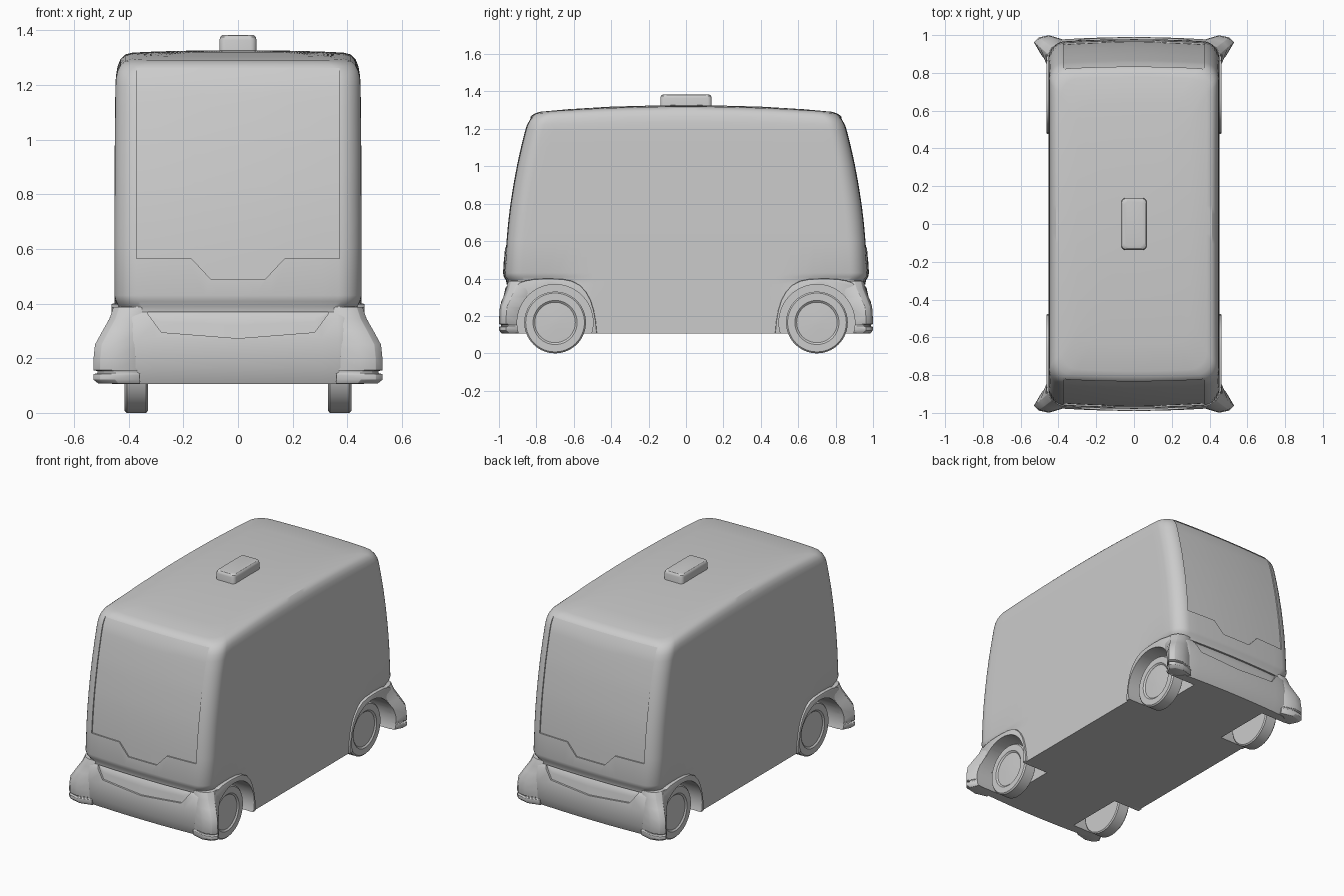
import bpy, bmesh, math

if "Cube" in bpy.data.objects:
    bpy.data.objects.remove(bpy.data.objects["Cube"])

# ---------- helpers ----------
def loft(name, rings, mirror=(False, False)):
    """Closed skin through equal-length rings, capped at both ends."""
    bm = bmesh.new()
    vs = [[bm.verts.new(p) for p in r] for r in rings]
    n = len(vs[0])
    for a, b in zip(vs, vs[1:]):
        for i in range(n):
            j = (i + 1) % n
            bm.faces.new((a[i], a[j], b[j], b[i]))
    bm.faces.new(vs[0][::-1])
    bm.faces.new(vs[-1])
    bmesh.ops.recalc_face_normals(bm, faces=bm.faces)
    me = bpy.data.meshes.new(name)
    bm.to_mesh(me)
    bm.free()
    ob = bpy.data.objects.new(name, me)
    bpy.context.collection.objects.link(ob)
    if any(mirror):
        add_mirror(ob, mirror)
    return ob

def add_mirror(ob, axes):
    m = ob.modifiers.new("mirror", 'MIRROR')
    m.use_axis = (axes[0], axes[1], False)

def cut(ob, cutter):
    m = ob.modifiers.new("cut", 'BOOLEAN')
    m.operation, m.solver, m.object = 'DIFFERENCE', 'EXACT', cutter

def bevel(ob, w, seg=3):
    m = ob.modifiers.new("bevel", 'BEVEL')
    m.width, m.segments, m.limit_method = w, seg, 'ANGLE'

def finish(ob, angle=30):
    bpy.ops.object.select_all(action='DESELECT')
    ob.select_set(True)
    bpy.context.view_layer.objects.active = ob
    bpy.ops.object.convert(target='MESH')
    bpy.ops.object.shade_smooth_by_angle(angle=math.radians(angle))

def lerp(a, b, t):
    return a + (b - a) * t

# ---------- body: rounded plan sections (z, half width, half length, roof crown) ----------
LEVELS = [(.105, .452, .945, 0), (.165, .452, .972, 0), (.27, .452, .972, 0), (.35, .45, .957, 0),
          (.37, .437, .943, 0), (.39, .437, .945, 0), (.408, .447, .957, 0), (.43, .453, .961, 0),
          (.6, .453, .951, 0), (.7, .453, .942, 0), (.8, .452, .930, 0), (.9, .452, .914, 0),
          (1.0, .451, .896, 0), (1.1, .450, .874, 0), (1.19, .449, .852, .05), (1.225, .447, .841, .3),
          (1.25, .441, .829, .6), (1.27, .430, .813, .85), (1.282, .413, .795, 1), (1.289, .385, .765, 1),
          (1.293, .30, .62, 1), (1.296, .18, .4, 1), (1.297, .05, .12, 1)]
BOW = .017

def body_ring(z, hx, hy, crown):
    r = min(.085, hx * .45)
    q = [(hx, (hy - r) * i / 14) for i in range(14)]
    q += [(hx - r + r * math.cos(t * math.pi / 16), hy - r + r * math.sin(t * math.pi / 16)) for t in range(9)]
    q += [((hx - r) * (1 - i / 6), hy) for i in range(1, 7)]
    full = q + [(-x, y) for x, y in q[-2::-1]]
    full += [(-x, -y) for x, y in q[1:]] + [(x, -y) for x, y in q[-2:0:-1]]
    out = []
    for x, y in full:
        if z < .45:  # the waist groove fades out along the sides
            f = min(1, max(0, (abs(y) - .5) / .25))
            f = f * f * (3 - 2 * f)
            x *= lerp(.453 / hx, 1, f)
        yy = y * (1 + BOW * (1 - min(1, (x / hx) ** 2)) / .95)
        out.append((x, yy, z + crown * .03 * (1 - (y / .8) ** 2)))
    return out

body = loft("body", [body_ring(*l) for l in LEVELS])

def front_y(x, z):
    for a, b in zip(LEVELS, LEVELS[1:]):
        if a[0] <= z <= b[0]:
            return lerp(a[2], b[2], (z - a[0]) / (b[0] - a[0])) + BOW * (1 - (x / .45) ** 2)

def recess(name, xs, bottom, top, depth, n):
    """Cutter that sinks a panel into both ends of the body."""
    rings = []
    for x in sorted({s * v for v in xs for s in (-1, 1)}):
        zs = [lerp(bottom(abs(x)), top, i / n) for i in range(n + 1)]
        ring = [(x, -front_y(x, z) + depth, z) for z in zs]
        ring += [(x, -front_y(x, z) - .04, z) for z in zs[::-1]]
        rings.append(ring)
    return loft(name, rings, (False, True))

def screen_bottom(a):
    return lerp(.49, .565, min(1, max(0, (a - .1) / .07)))

def mouth_bottom(a):
    return .273 + .022 * a / .28 if a < .28 else lerp(.295, .362, (a - .28) / .05)

screen_cut = recess("windscreen_cutter", (.04, .1, .135, .17, .24, .31, .372), screen_bottom, 1.262, .008, 16)
mouth_cut = recess("bumper_cutter", (.0, .09, .19, .28, .305, .33), mouth_bottom, .369, .012, 4)

# wheel well cutter
WY, WZ = .7, .165
def circle(x, r, n=64):
    return [(x, WY + r * math.cos(k * math.tau / n), WZ + r * math.sin(k * math.tau / n)) for k in range(n)]

well = loft("wheel_well_cutter", [circle(.27, .203), circle(.7, .203)], (True, True))
for c in (screen_cut, mouth_cut, well):
    cut(body, c)

# ---------- wheel arch fenders ----------
outline = [(.476, .105), (.482, .17), (.493, .23), (.51, .285), (.535, .33), (.568, .365), (.61, .387),
           (.66, .397), (.74, .400), (.81, .397), (.86, .388), (.895, .375), (.905, .36), (.905, .105)]
fender = loft("fenders", [[(x, y, z) for y, z in outline] for x in (.41, .464)])
bevel(fender, .006, 2)
cut(fender, well)
add_mirror(fender, (True, True))

# ---------- corner sensor pods ----------
LOW = [(.36, .972), (.45, .999), (.505, .988), (.530, .962), (.47, .86), (.40, .85)]
TOP = [(.35, .95), (.40, .95), (.435, .935), (.456, .90), (.461, .84), (.40, .85)]
STEPS = [(.388, 0), (.345, .2), (.30, .55), (.25, .92), (.20, .99), (.156, 1), (.153, .8),
         (.145, .8), (.142, 1), (.122, 1), (.107, .75)]
pod = loft("corner_pods", [[(lerp(a[0], b[0], t), lerp(a[1], b[1], t), z) for a, b in zip(TOP, LOW)]
                           for z, t in STEPS])
bevel(pod, .004, 2)
cut(pod, well)
add_mirror(pod, (True, True))

# ---------- wheels ----------
PROFILE = [(.02, .33), (.157, .33), (.165, .336), (.165, .407), (.157, .415), (.118, .415), (.108, .407), (.02, .411)]
wheel = loft("wheels", [circle(x, r) for r, x in PROFILE], (True, True))

# ---------- roof sensor ----------
def box_ring(z, hx, hy, r=.022):
    return [(sx * (hx - r) + r * math.cos(a), sy * (hy - r) + r * math.sin(a), z)
            for k, (sx, sy) in enumerate(((1, 1), (-1, 1), (-1, -1), (1, -1)))
            for a in [(k + i / 5) * math.pi / 2 for i in range(6)]]

sensor = loft("roof_sensor", [box_ring(1.30, .068, .138), box_ring(1.365, .068, .137), box_ring(1.376, .065, .134),
                              box_ring(1.382, .059, .128), box_ring(1.384, .05, .119)])

for ob in (body, fender, pod, wheel, sensor):
    finish(ob)
for c in (screen_cut, mouth_cut, well):
    bpy.data.objects.remove(c)
